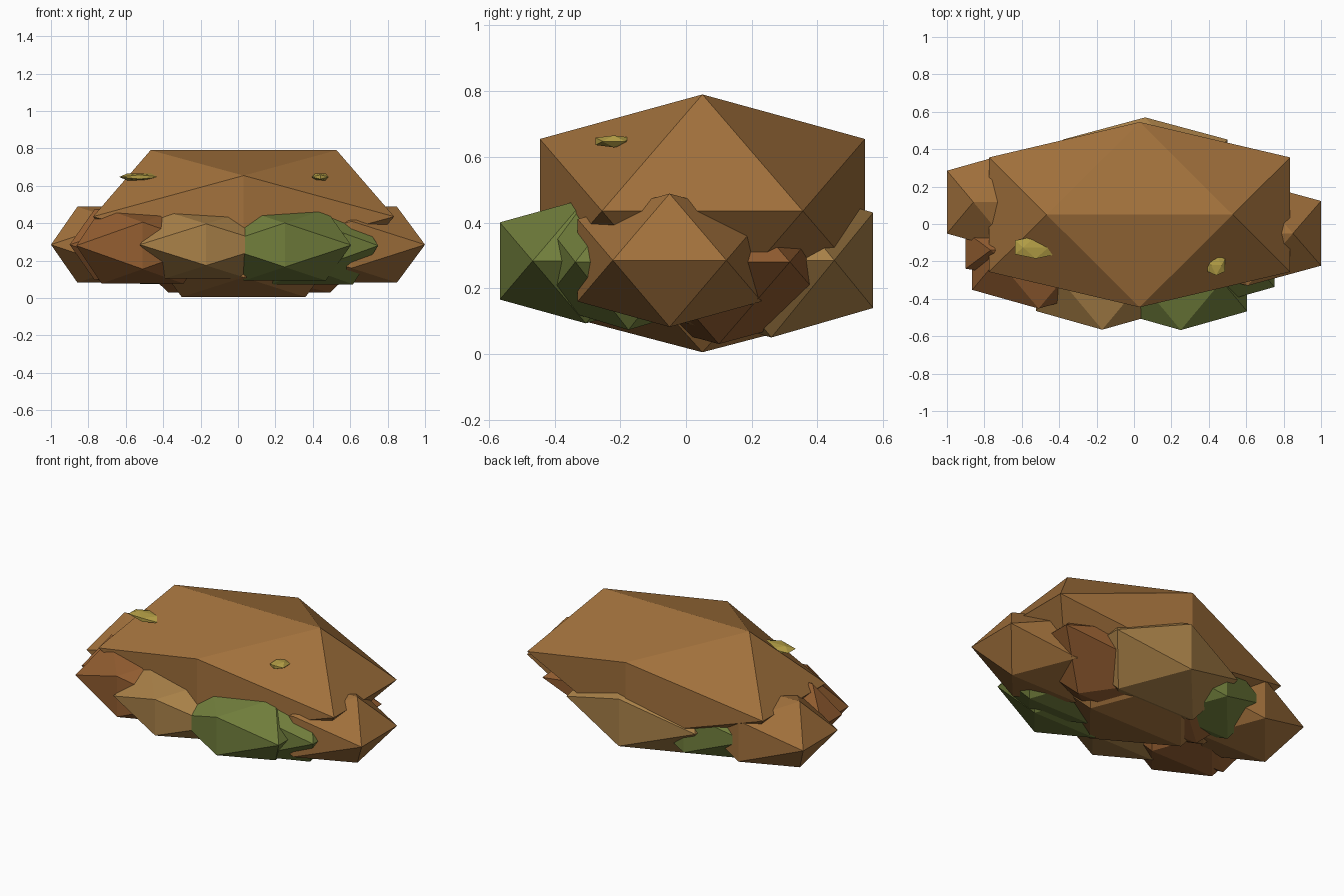
import bpy, bmesh, math

if "Cube" in bpy.data.objects:
    bpy.data.objects.remove(bpy.data.objects["Cube"])

T = (1 + math.sqrt(5)) / 2


def material(name, rgb):
    m = bpy.data.materials.new(name)
    m.diffuse_color = (*rgb, 1)
    m.use_nodes = True
    m.node_tree.nodes["Principled BSDF"].inputs["Base Color"].default_value = m.diffuse_color
    return m


BROWN = material("brown", (0.36, 0.165, 0.045))
RUST = material("rust", (0.29, 0.11, 0.03))
TAN = material("tan", (0.40, 0.22, 0.065))
GREEN = material("green", (0.165, 0.21, 0.045))
YELLOW = material("yellow", (0.45, 0.34, 0.06))


def clump(name, centre, half, mat):
    """Stretched icosahedron with its top edge running along x."""
    bm = bmesh.new()
    for a in (-1, 1):
        for b in (-1, 1):
            for p in ((a / T, 0, b), (0, a, b / T), (a, b / T, 0)):
                bm.verts.new([c + h * v for c, h, v in zip(centre, half, p)])
    bmesh.ops.convex_hull(bm, input=bm.verts[:])
    bmesh.ops.recalc_face_normals(bm, faces=bm.faces[:])
    me = bpy.data.meshes.new(name)
    bm.to_mesh(me)
    bm.free()
    me.materials.append(mat)
    ob = bpy.data.objects.new(name, me)
    bpy.context.collection.objects.link(ob)


# Large upper mound and the core beneath it
clump("mound_top", (0.03, 0.05, 0.435), (0.805, 0.495, 0.355), BROWN)
clump("mound_core", (0.03, 0.05, 0.28), (0.535, 0.40, 0.275), BROWN)
clump("mound_under", (0.06, 0.10, 0.28), (0.70, 0.35, 0.25), RUST)

# Side clumps
clump("right_clump", (0.607, -0.05, 0.285), (0.393, 0.28, 0.203), BROWN)
clump("left_clump", (-0.63, 0.117, 0.285), (0.37, 0.272, 0.203), BROWN)

# Ring of clumps around the front
clump("front_left_clump", (-0.51, -0.19, 0.28), (0.355, 0.262, 0.203), RUST)
clump("left_inner_clump", (-0.55, -0.14, 0.285), (0.35, 0.16, 0.19), RUST)
clump("front_tan_clump", (-0.17, -0.303, 0.285), (0.355, 0.262, 0.18), TAN)
clump("front_green_clump", (0.25, -0.305, 0.283), (0.355, 0.262, 0.19), GREEN)
clump("front_right_clump", (0.395, -0.175, 0.28), (0.355, 0.262, 0.207), GREEN)

# Clumps around the back
clump("back_tan_clump", (0.06, 0.26, 0.285), (0.44, 0.31, 0.235), TAN)
clump("back_green_clump", (-0.30, 0.19, 0.275), (0.36, 0.262, 0.20), GREEN)

# Small flat leaves on the front slope
clump("leaf_left", (-0.525, -0.125, 0.647), (0.11, 0.06, 0.018), YELLOW)
clump("leaf_right", (0.44, -0.22, 0.647), (0.046, 0.055, 0.018), YELLOW)
